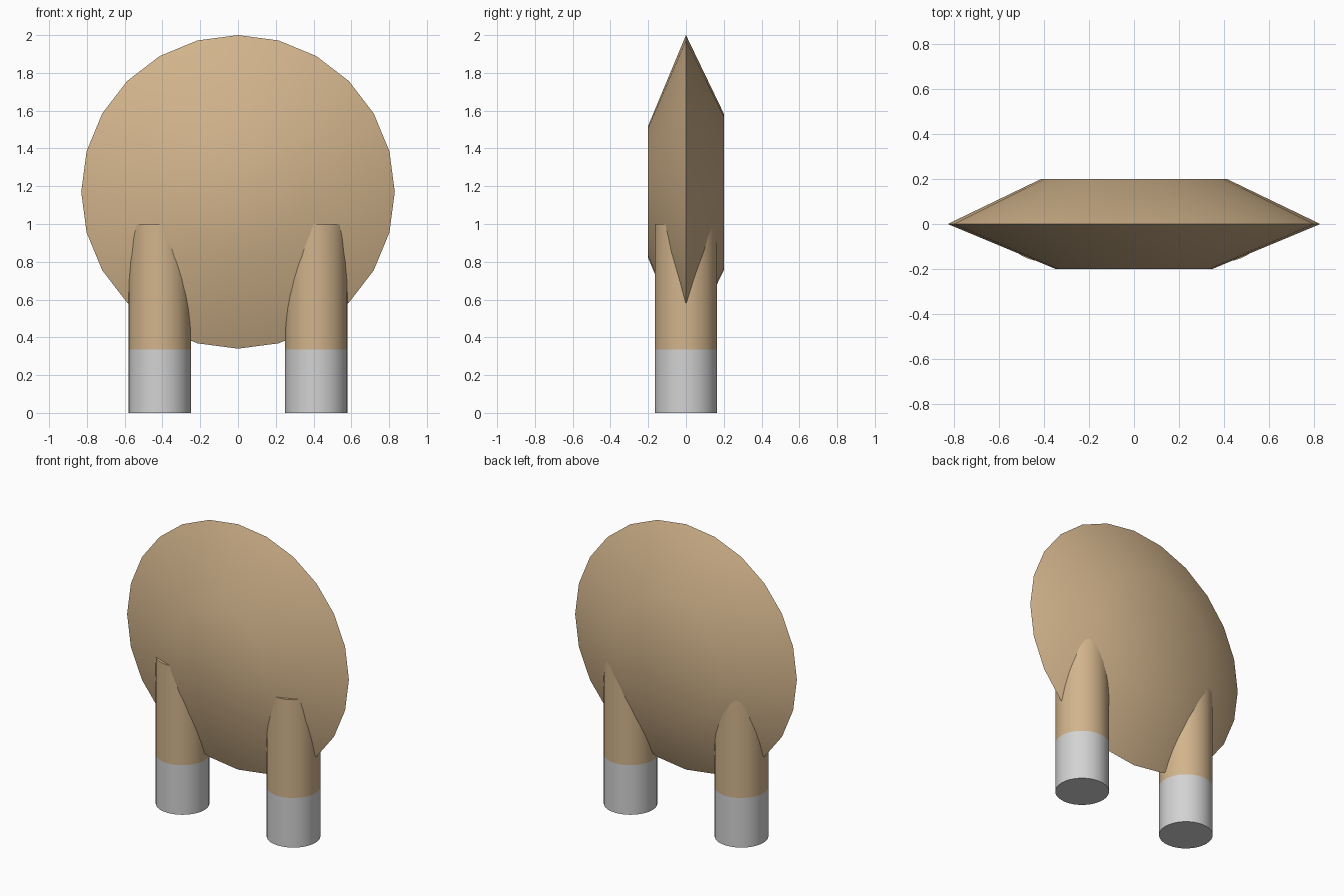
import bpy, bmesh
from math import sin, cos, tau, radians
from mathutils import Matrix

cube = bpy.data.objects.get("Cube")
if cube:
    bpy.data.objects.remove(cube, do_unlink=True)


def make_material(name, colour):
    mat = bpy.data.materials.new(name)
    mat.use_nodes = True
    mat.diffuse_color = colour
    mat.node_tree.nodes["Principled BSDF"].inputs["Base Color"].default_value = colour
    return mat


tan = make_material("tan", (0.645, 0.456, 0.262, 1))
grey = make_material("light grey", (0.651, 0.651, 0.651, 1))


def lathe(name, profile, sides, mats, transform):
    """Stack rings of (radius, height), bridge them, and cap both ends."""
    bm = bmesh.new()
    rings = [[bm.verts.new((r * cos(tau * i / sides), r * sin(tau * i / sides), h))
              for i in range(sides)] for r, h in profile]
    for level, (low, high) in enumerate(zip(rings, rings[1:])):
        for i in range(sides):
            j = (i + 1) % sides
            face = bm.faces.new((low[i], low[j], high[j], high[i]))
            face.material_index = min(level, len(mats) - 1)
    bm.faces.new(rings[0][::-1])
    bm.faces.new(rings[-1]).material_index = len(mats) - 1
    bm.transform(transform)
    bmesh.ops.recalc_face_normals(bm, faces=bm.faces)
    mesh = bpy.data.meshes.new(name)
    bm.to_mesh(mesh)
    bm.free()
    for mat in mats:
        mesh.materials.append(mat)
    obj = bpy.data.objects.new(name, mesh)
    bpy.context.collection.objects.link(obj)
    bpy.ops.object.select_all(action='DESELECT')
    obj.select_set(True)
    bpy.context.view_layer.objects.active = obj
    bpy.ops.object.shade_smooth_by_angle(angle=radians(30))
    return obj


# Round body: a bevelled disc standing on edge, sharp around the rim
upright = Matrix.Translation((0, 0, 1.17)) @ Matrix.Rotation(radians(90), 4, 'X')
lathe("body", [(0.415, -0.2), (0.83, 0), (0.35, 0.2)], 24, [tan], upright)

# Legs: cylinders with a grey foot section
for side, x in (("left", 0.415), ("right", -0.415)):
    lathe(side + "_leg", [(0.165, 0), (0.165, 0.335), (0.165, 1)], 32,
          [grey, tan], Matrix.Translation((x, 0, 0)))
